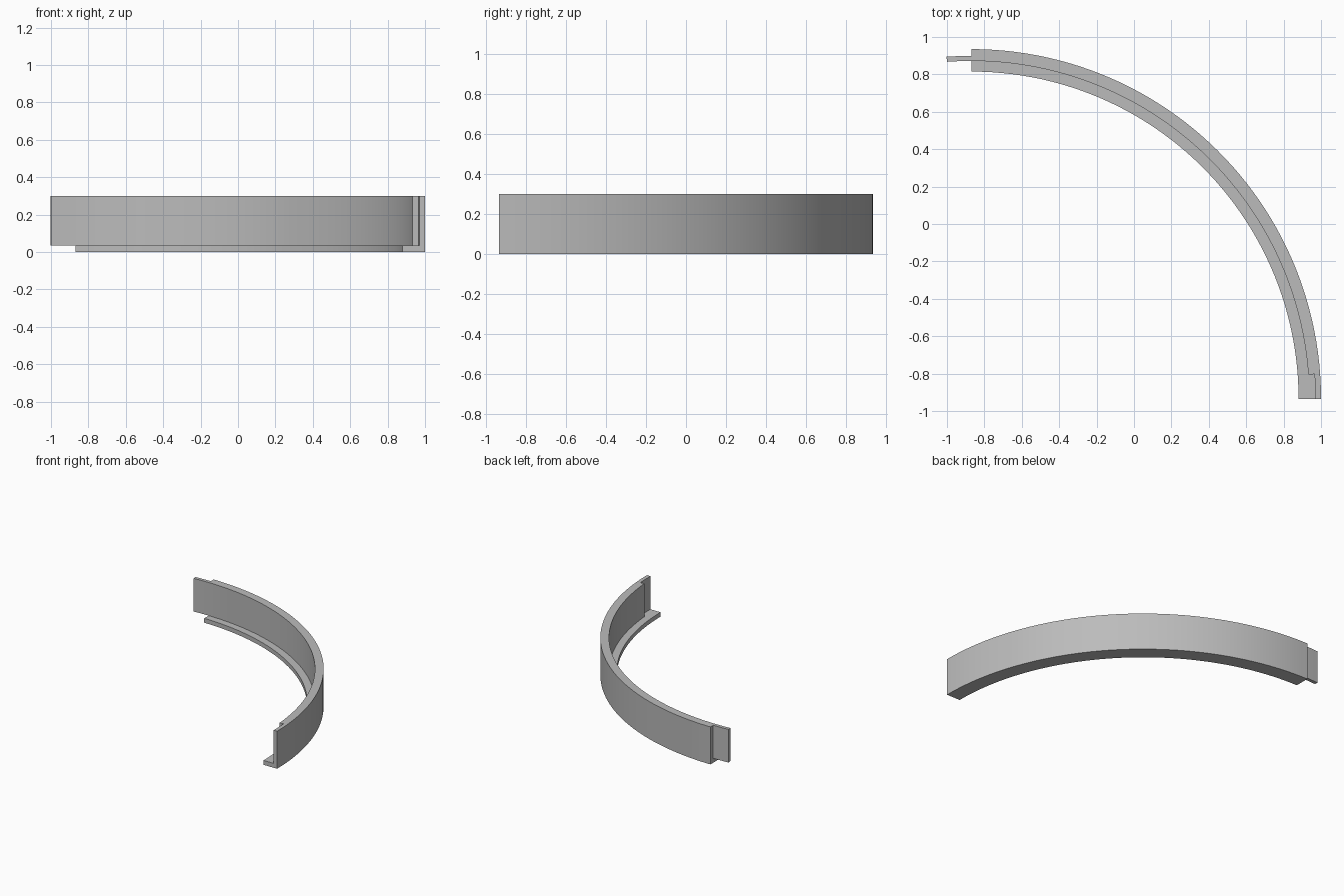
import bpy
import bmesh
from math import pi, sin, cos

if "Cube" in bpy.data.objects:
    bpy.data.objects.remove(bpy.data.objects["Cube"], do_unlink=True)

# Arc centre and the steps of the cross-section
CX, CY = -0.87, -0.935
FLANGE_IN, WALL_IN, TONGUE_OUT, NOTCH_OUT, WALL_OUT = 1.75, 1.807, 1.834, 1.84, 1.87
FLOOR, TOP = 0.035, 0.3
END = 0.072     # angle taken by the notch and by the tongue
SEGMENTS = 48

radii = [FLANGE_IN, WALL_IN, TONGUE_OUT, NOTCH_OUT, WALL_OUT]
levels = [0, FLOOR, TOP]
main = [END + (pi / 2 - END) * i / SEGMENTS for i in range(SEGMENTS + 1)]
angles = [0, END / 2] + main + [pi / 2 + END / 2, pi / 2 + END]
last = len(angles) - 1


def filled(r, z, a):
    """Whether the cell at this radius, level and angle step is solid."""
    if not (0 <= r < 4 and 0 <= z < 2 and 0 <= a < last):
        return False
    if a >= last - 2:               # tongue past the far end
        return z == 1 and r == 1
    if z == 0:                      # bottom flange
        return True
    if a < 2:                       # notch that receives a tongue
        return r == 3
    return r >= 1                   # upright wall


bm = bmesh.new()
verts = {}


def vert(key):
    if key not in verts:
        r, z, a = key
        rad, ang = radii[r], angles[a]
        verts[key] = bm.verts.new((CX + rad * cos(ang), CY + rad * sin(ang), levels[z]))
    return verts[key]


# Skin every solid cell where its neighbour is empty
for r in range(4):
    for z in range(2):
        for a in range(last):
            if not filled(r, z, a):
                continue
            for axis in range(3):
                for side in (0, 1):
                    near = [r, z, a]
                    near[axis] += 2 * side - 1
                    if filled(*near):
                        continue
                    u, v = [k for k in range(3) if k != axis]
                    ring = []
                    for du, dv in ((0, 0), (1, 0), (1, 1), (0, 1)):
                        key = [r, z, a]
                        key[axis] += side
                        key[u] += du
                        key[v] += dv
                        ring.append(vert(tuple(key)))
                    bm.faces.new(ring)
bmesh.ops.recalc_face_normals(bm, faces=bm.faces)

mesh = bpy.data.meshes.new("curved_rail")
bm.to_mesh(mesh)
bm.free()
rail = bpy.data.objects.new("curved_rail", mesh)
bpy.context.collection.objects.link(rail)

# Plain grey finish
grey = bpy.data.materials.new("light_grey")
grey.use_nodes = True
grey.diffuse_color = (0.5, 0.5, 0.5, 1)
grey.node_tree.nodes["Principled BSDF"].inputs["Base Color"].default_value = grey.diffuse_color
mesh.materials.append(grey)

bpy.context.view_layer.objects.active = rail
rail.select_set(True)
bpy.ops.object.shade_smooth_by_angle(angle=pi / 6)
